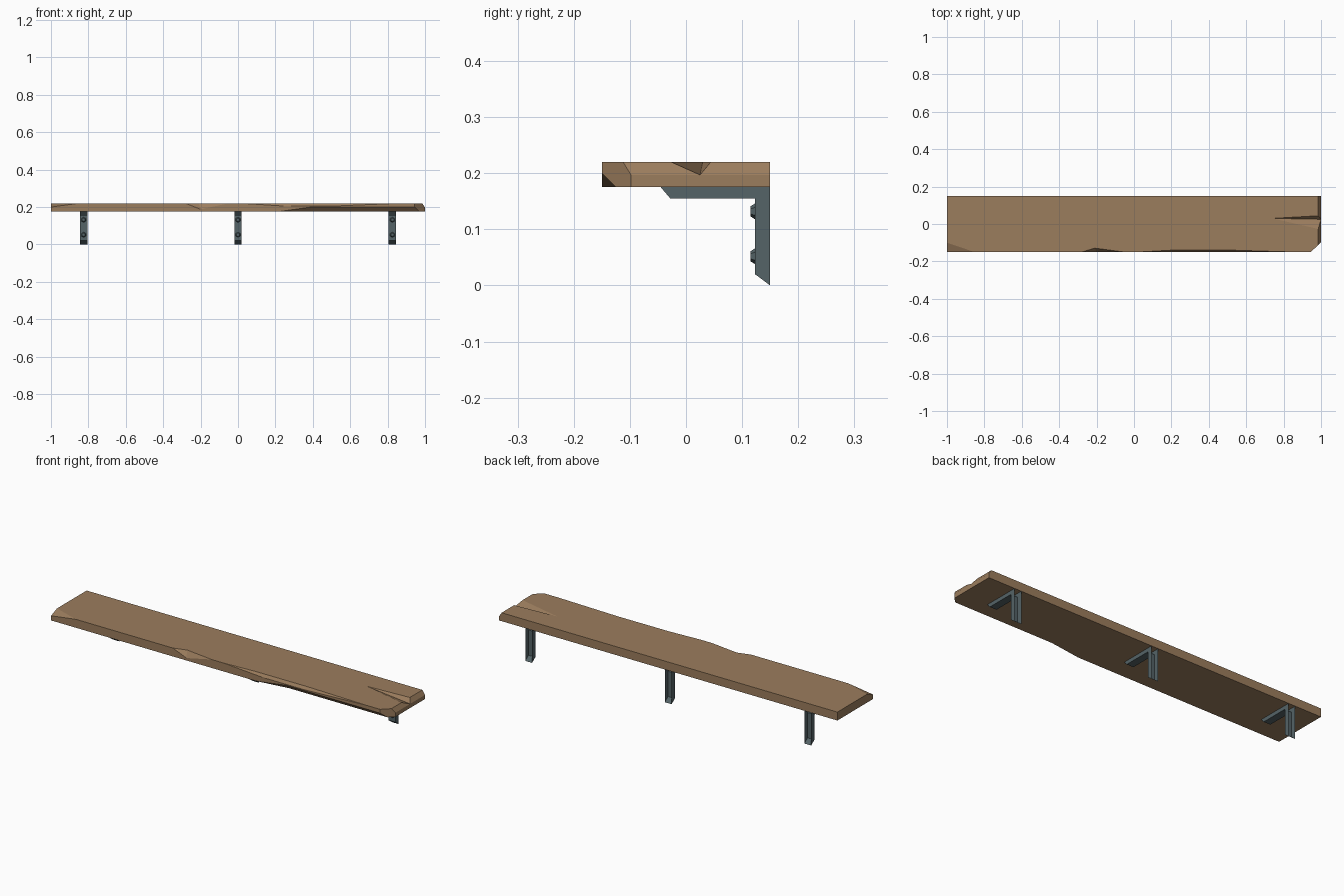
import bpy, bmesh, math
from mathutils import Vector, Matrix

if "Cube" in bpy.data.objects:
    bpy.data.objects.remove(bpy.data.objects["Cube"])


def material(name, rgb):
    m = bpy.data.materials.new(name)
    m.diffuse_color = (*rgb, 1)
    m.use_nodes = True
    m.node_tree.nodes["Principled BSDF"].inputs["Base Color"].default_value = m.diffuse_color
    return m


wood = material("brown wood", (0.33, 0.205, 0.11))
steel = material("grey blue steel", (0.089, 0.125, 0.135))


def make(name, bm, mat):
    bmesh.ops.recalc_face_normals(bm, faces=bm.faces)
    me = bpy.data.meshes.new(name)
    bm.to_mesh(me)
    bm.free()
    ob = bpy.data.objects.new(name, me)
    bpy.context.collection.objects.link(ob)
    if mat:
        me.materials.append(mat)
    return ob


# Plank
bm = bmesh.new()
bmesh.ops.create_cube(bm, size=1, matrix=Matrix.Translation((0, 0, 0.1975)) @ Matrix.Diagonal((2, 0.3, 0.045, 1)))


# Straight corner cuts: plane through three points, keeping the middle of the plank
def slice_off(a, b, c):
    a, b, c = Vector(a), Vector(b), Vector(c)
    n = (b - a).cross(c - a).normalized()
    if n.dot(Vector((0, 0, 0.1975)) - a) > 0:
        n = -n
    r = bmesh.ops.bisect_plane(bm, geom=bm.verts[:] + bm.edges[:] + bm.faces[:], dist=1e-6,
                               plane_co=a, plane_no=n, clear_outer=True)
    bmesh.ops.holes_fill(bm, edges=[e for e in bm.edges if e.is_boundary], sides=0)


slice_off((0.945, -0.15, 0.175), (1, -0.098, 0.175), (1, -0.098, 0.22))   # right front corner
slice_off((0.985, 0, 0.22), (0.985, 0.1, 0.22), (1, 0, 0.197))            # right top bevel
slice_off((-1, -0.1, 0.22), (-0.86, -0.15, 0.219), (-1, -0.15, 0.2))      # left front corner
plank = make("plank", bm, wood)


# Chips cut by convex hulls
def chip(name, points, offset):
    hull = bmesh.new()
    for p in points:
        hull.verts.new(p)
        hull.verts.new(Vector(p) + Vector(offset))
    r = bmesh.ops.convex_hull(hull, input=hull.verts[:])
    junk = {g for g in r["geom_interior"] + r["geom_unused"] if isinstance(g, bmesh.types.BMVert)}
    bmesh.ops.delete(hull, geom=list(junk), context="VERTS")
    cutter = make(name, hull, None)
    cutter.hide_render = True
    mod = plank.modifiers.new(name, "BOOLEAN")
    mod.operation = "DIFFERENCE"
    mod.solver = "EXACT"
    mod.object = cutter
    bpy.context.view_layer.objects.active = plank
    bpy.ops.object.modifier_apply(modifier=name)
    bpy.data.objects.remove(cutter)


chip("end_split", [(0.74, 0.03, 0.22), (1.052, -0.042, 0.22), (1.052, 0.048, 0.22), (1.052, 0.024, 0.1924)], (0, 0, 0.03))
chip("front_notch", [(-0.28, -0.15, 0.22), (-0.21, -0.129, 0.22), (-0.05, -0.15, 0.22), (-0.2, -0.15, 0.188)], (0, -0.05, 0.05))
chip("front_wear", [(0.02, -0.15, 0.22), (0.2, -0.14, 0.22), (0.5, -0.139, 0.22), (0.86, -0.15, 0.22),
                    (0.25, -0.15, 0.205), (0.5, -0.15, 0.205)], (0, -0.05, 0.05))
chip("under_cut", [(0.21, -0.2, 0.225), (0.21, -0.075, 0.1), (0.39, -0.2, 0.25), (0.39, -0.05, 0.1),
                   (1.1, -0.2, 0.25), (1.1, -0.05, 0.1)], (0, -0.06, -0.06))

# Brackets: L-shaped channels, open at the wall and under the plank
path = [(-0.045, 0.175), (-0.028, 0.155), (0.123, 0.155), (0.123, 0.02), (0.15, 0)]
outline = path + [(0.15, 0.175)]
for i, x in enumerate((-0.825, 0, 0.825)):
    bm = bmesh.new()
    sides = [[bm.verts.new((x + s * 0.02, y, z)) for y, z in outline] for s in (-1, 1)]
    for s in sides:
        bm.faces.new(s)
    for k in range(len(path) - 1):
        bm.faces.new((sides[0][k], sides[0][k + 1], sides[1][k + 1], sides[1][k]))
    make(f"bracket_{i + 1}", bm, steel)
    # Hexagonal bolt heads
    for j, z in enumerate((0.132, 0.052)):
        bm = bmesh.new()
        bmesh.ops.create_cone(bm, cap_ends=True, segments=6, radius1=0.014, radius2=0.009, depth=0.008,
                              matrix=Matrix.Translation((x, 0.119, z)) @ Matrix.Rotation(math.pi / 2, 4, "X"))
        make(f"bolt_{i + 1}_{j + 1}", bm, steel)
